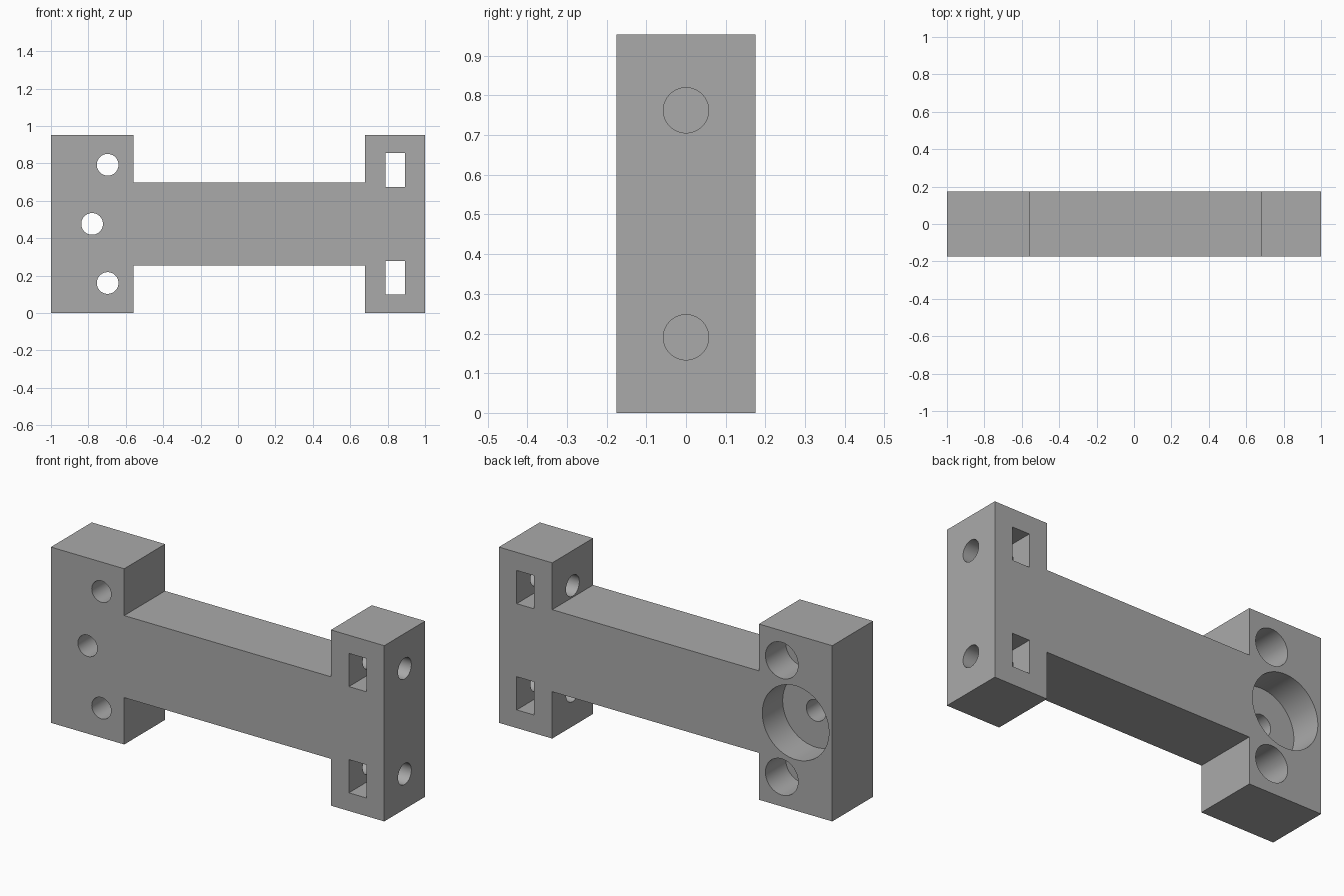
import bpy
import math
from mathutils import Matrix

if "Cube" in bpy.data.objects:
    bpy.data.objects.remove(bpy.data.objects["Cube"], do_unlink=True)

DEPTH, HEIGHT = 0.35, 0.953
MID = HEIGHT / 2

grey = bpy.data.materials.new("plain_grey")
grey.use_nodes = True
grey.diffuse_color = (0.4, 0.4, 0.4, 1)
grey.node_tree.nodes["Principled BSDF"].inputs["Base Color"].default_value = (0.4, 0.4, 0.4, 1)


def cut(target, cutter):
    """Subtract a cutter from the target and remove it."""
    cutter.hide_render = True
    mod = target.modifiers.new("cut", 'BOOLEAN')
    mod.operation, mod.solver, mod.object = 'DIFFERENCE', 'EXACT', cutter
    bpy.context.view_layer.objects.active = target
    bpy.ops.object.modifier_apply(modifier=mod.name)
    bpy.data.objects.remove(cutter, do_unlink=True)


def box(x0, x1, y0, y1, z0, z1):
    bpy.ops.mesh.primitive_cube_add(size=1)
    obj = bpy.context.object
    size = Matrix.Diagonal((x1 - x0, y1 - y0, z1 - z0, 1))
    place = Matrix.Translation(((x0 + x1) / 2, (y0 + y1) / 2, (z0 + z1) / 2))
    obj.data.transform(place @ size)
    return obj


def rod(axis, radius, start, end, a, z):
    """Cylinder along x or y from start to end; a is the other level coordinate."""
    bpy.ops.mesh.primitive_cylinder_add(vertices=64, radius=radius, depth=end - start)
    obj = bpy.context.object
    centre = (start + end) / 2
    if axis == 'X':
        turn, place = Matrix.Rotation(math.pi / 2, 4, 'Y'), (centre, a, z)
    else:
        turn, place = Matrix.Rotation(math.pi / 2, 4, 'X'), (a, centre, z)
    obj.data.transform(Matrix.Translation(place) @ turn)
    return obj


# One-piece body extruded from its outline
outline = [(-1, 0), (-0.56, 0), (-0.56, 0.254), (0.68, 0.254), (0.68, 0), (1, 0)]
outline += [(x, HEIGHT - z) for x, z in reversed(outline)]
count = len(outline)
verts = [(x, y, z) for y in (-DEPTH / 2, DEPTH / 2) for x, z in outline]
faces = [tuple(range(count)), tuple(reversed(range(count, 2 * count)))]
faces += [(i, i + count, (i + 1) % count + count, (i + 1) % count) for i in range(count)]
mesh = bpy.data.meshes.new("bracket_body")
mesh.from_pydata(verts, [], faces)
body = bpy.data.objects.new("bracket_body", mesh)
bpy.context.collection.objects.link(body)

# Central bolt hole with wide recess at the back
cut(body, rod('Y', 0.058, -0.3, 0.3, -0.78, MID))
cut(body, rod('Y', 0.2, 0, 0.3, -0.78, MID))

for side in (-1, 1):
    # Outer bolt holes with head recesses at the back
    z = MID + side * 0.316
    cut(body, rod('Y', 0.058, -0.3, 0.3, -0.697, z))
    cut(body, rod('Y', 0.098, 0, 0.3, -0.697, z))
    # Nut slots and the screw holes that cross them
    z = MID + side * 0.286
    cut(body, rod('X', 0.057, 0.6, 1.1, 0, z))
    z = MID + side * 0.288
    cut(body, box(0.788, 0.893, -0.3, 0.3, z - 0.09, z + 0.09))

body.data.materials.clear()
body.data.materials.append(grey)
for poly in body.data.polygons:
    poly.material_index = 0

bpy.ops.object.select_all(action='DESELECT')
body.select_set(True)
bpy.context.view_layer.objects.active = body
bpy.ops.object.shade_smooth_by_angle(angle=math.radians(30))
